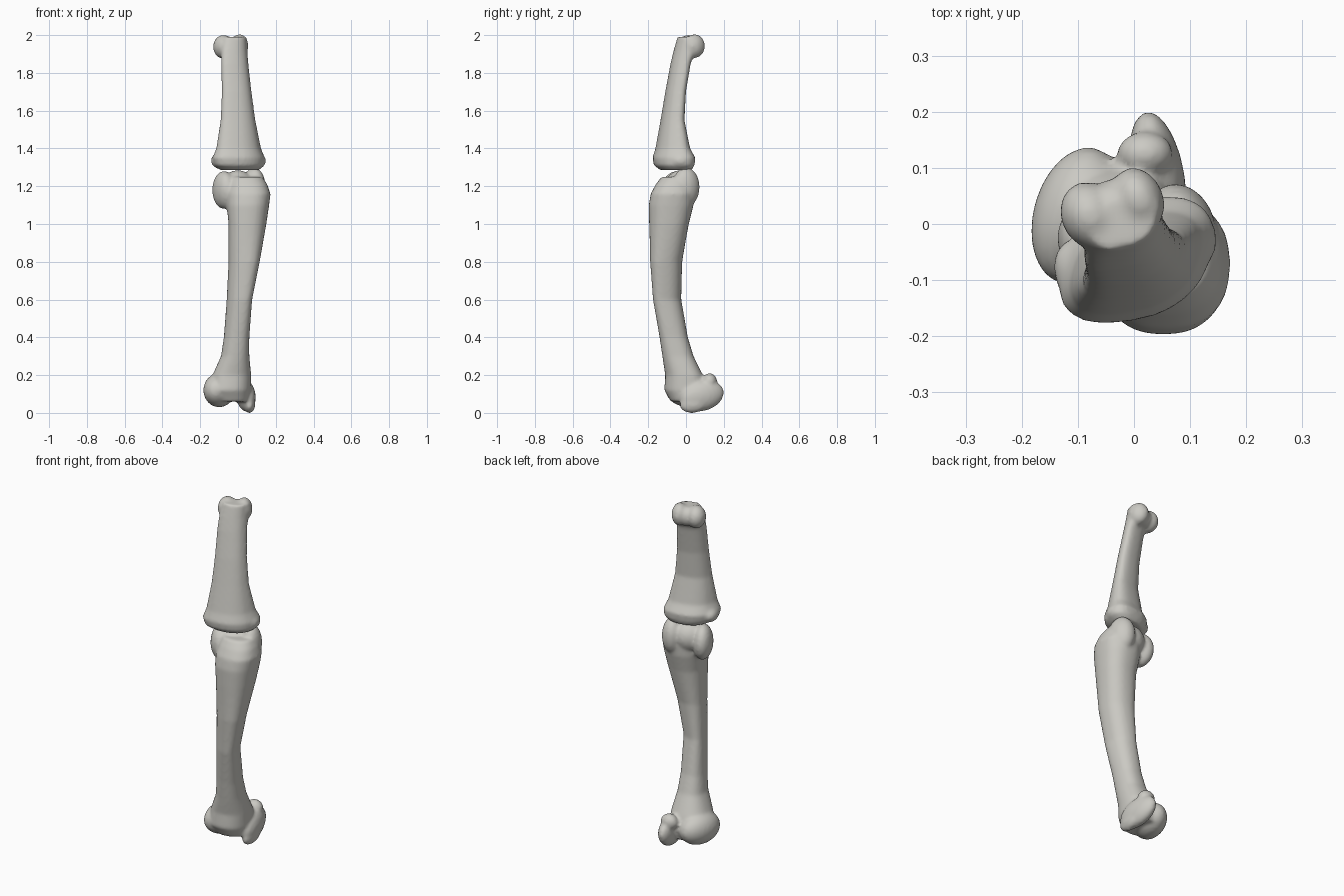
import bpy
import bmesh
import math
from mathutils import Matrix, Vector

default_cube = bpy.data.objects.get("Cube")
if default_cube:
    bpy.data.objects.remove(default_cube, do_unlink=True)

# Single pale bone colour
bone_colour = (0.60, 0.59, 0.55, 1)
bone_material = bpy.data.materials.new("pale bone")
bone_material.use_nodes = True
bone_material.diffuse_color = bone_colour
shader = bone_material.node_tree.nodes["Principled BSDF"]
shader.inputs["Base Color"].default_value = bone_colour
shader.inputs["Roughness"].default_value = 0.7


def rounded(value, power=0.85):
    """Push a sine or cosine outward for a squarer section."""
    return math.copysign(abs(value) ** power, value)


def add_shaft(bm, sections, sides=32):
    """Loft closed sections: height, x range, y range, diagonal skew."""
    loops = []
    for z, left, right, front, back, skew in sections:
        loop = []
        for i in range(sides):
            angle = math.tau * i / sides
            x = (left + right) / 2 + (right - left) / 2 * rounded(math.cos(angle))
            y = (front + back) / 2 + (back - front) / 2 * rounded(math.sin(angle + math.asin(skew)))
            loop.append(bm.verts.new((x, y, z)))
        loops.append(loop)
    for lower, upper in zip(loops, loops[1:]):
        for i in range(sides):
            j = (i + 1) % sides
            bm.faces.new((lower[i], lower[j], upper[j], upper[i]))
    bm.faces.new(reversed(loops[0]))
    bm.faces.new(loops[-1])


def add_lobe(bm, centre, radii, turn=0, tilt=0):
    """Add an ellipsoid swelling, turned about z and tilted about x."""
    matrix = (Matrix.Translation(Vector(centre))
              @ Matrix.Rotation(math.radians(turn), 4, "Z")
              @ Matrix.Rotation(math.radians(tilt), 4, "X")
              @ Matrix.Diagonal((*radii, 1)))
    bmesh.ops.create_uvsphere(bm, u_segments=24, v_segments=16, radius=1, matrix=matrix)


def make_bone(name, sections, lobes):
    """Fuse the shaft and its swellings into one smooth bone."""
    bm = bmesh.new()
    add_shaft(bm, sections)
    for lobe in lobes:
        add_lobe(bm, *lobe)
    mesh = bpy.data.meshes.new(name)
    bm.to_mesh(mesh)
    bm.free()
    mesh.materials.append(bone_material)
    bone = bpy.data.objects.new(name, mesh)
    bpy.context.collection.objects.link(bone)
    fuse = bone.modifiers.new("fuse", "REMESH")
    fuse.mode = "VOXEL"
    fuse.voxel_size = 0.009
    fuse.use_smooth_shade = True
    soften = bone.modifiers.new("soften", "SMOOTH")
    soften.factor = 0.5
    soften.iterations = 6
    return bone


# Long lower bone: bowed shaft, two base condyles and a spool-shaped head
make_bone(
    "lower_bone",
    [
        (0.06, -0.12, 0.06, -0.08, 0.10, 0.1),
        (0.12, -0.15, 0.07, -0.115, 0.12, 0.1),
        (0.20, -0.135, 0.07, -0.11, 0.09, 0.1),
        (0.30, -0.09, 0.06, -0.125, 0.04, 0),
        (0.40, -0.075, 0.06, -0.14, 0.01, -0.1),
        (0.60, -0.06, 0.075, -0.175, -0.025, -0.3),
        (0.80, -0.05, 0.115, -0.19, -0.02, -0.2),
        (1.00, -0.05, 0.15, -0.195, 0.015, 0),
        (1.10, -0.06, 0.165, -0.197, 0.04, 0),
        (1.16, -0.06, 0.172, -0.187, 0.045, 0),
        (1.21, -0.05, 0.155, -0.16, 0.03, 0),
        (1.25, -0.03, 0.13, -0.13, 0.01, 0.1),
    ],
    [
        # Head spool: two rims and the waist between them
        ((-0.075, -0.05, 1.18), (0.055, 0.085, 0.10), 25),
        ((0.085, 0.0, 1.195), (0.058, 0.075, 0.105), 25),
        ((0.0, -0.03, 1.2), (0.09, 0.075, 0.085), 25),
        # Base condyles and the spur behind them
        ((-0.10, 0.015, 0.12), (0.08, 0.125, 0.09), -15),
        ((0.042, 0.085, 0.09), (0.048, 0.12, 0.08), 10, 15),
        ((0.06, 0.04, 0.05), (0.032, 0.075, 0.05), 0, 10),
        ((0.02, 0.125, 0.165), (0.05, 0.04, 0.045)),
    ],
)

# Short upper bone: flared base, tapering shaft and a backward-curled tip
make_bone(
    "upper_bone",
    [
        (1.285, -0.09, 0.11, -0.135, 0.03, 0.3),
        (1.31, -0.125, 0.14, -0.17, 0.045, 0.35),
        (1.35, -0.135, 0.142, -0.178, 0.05, 0.35),
        (1.40, -0.115, 0.122, -0.162, 0.022, 0.4),
        (1.55, -0.092, 0.092, -0.135, -0.008, 0.45),
        (1.70, -0.086, 0.072, -0.11, 0.0, 0.45),
        (1.85, -0.09, 0.055, -0.082, 0.025, 0.45),
        (1.92, -0.09, 0.05, -0.065, 0.05, 0.4),
        (1.99, -0.075, 0.045, -0.045, 0.055, 0.4),
    ],
    [
        # Tip spool: two rims and the waist between them
        ((-0.078, 0.015, 1.938), (0.052, 0.062, 0.063), 25),
        ((0.008, 0.045, 1.942), (0.044, 0.058, 0.063), 25),
        ((-0.035, 0.03, 1.935), (0.06, 0.05, 0.055), 25),
        # Base corners
        ((-0.085, -0.09, 1.335), (0.055, 0.07, 0.045), 30),
        ((0.085, -0.02, 1.335), (0.06, 0.07, 0.05), 30),
    ],
)
